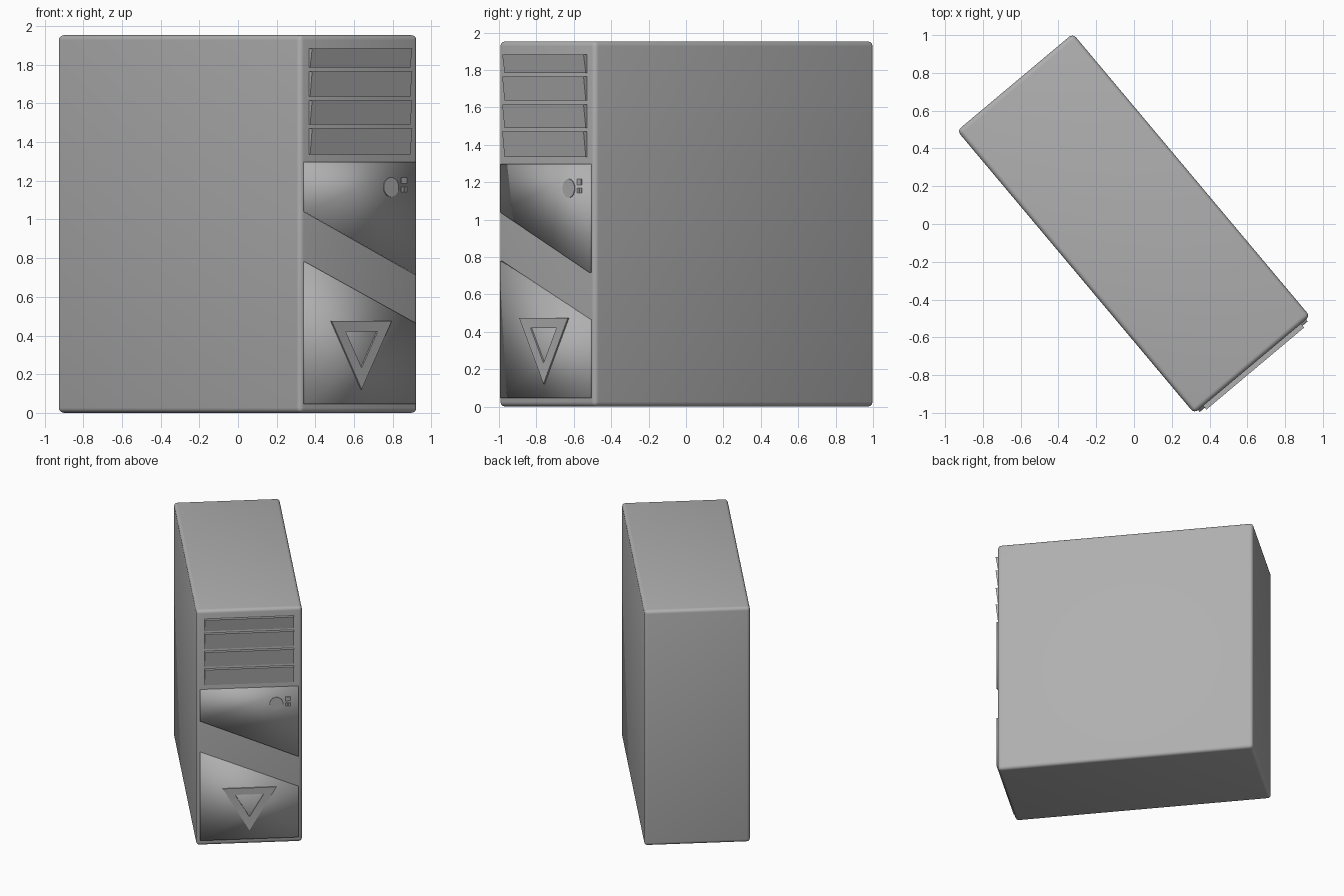
import bpy, bmesh, math
from mathutils import Matrix

if "Cube" in bpy.data.objects:
    bpy.data.objects.remove(bpy.data.objects["Cube"])

TURN = Matrix.Rotation(math.radians(40), 4, 'Z')  # whole tower is turned on the floor
BACK = 0.95                                       # depth where front parts sink into the case

GREY = bpy.data.materials.new("dark_grey")
GREY.diffuse_color = (0.43, 0.43, 0.43, 1)
GREY.use_nodes = True
GREY.node_tree.nodes["Principled BSDF"].inputs["Base Color"].default_value = GREY.diffuse_color


def finish(name, bm, smooth=None):
    bmesh.ops.recalc_face_normals(bm, faces=bm.faces)
    mesh = bpy.data.meshes.new(name)
    bm.transform(TURN)
    bm.to_mesh(mesh)
    bm.free()
    mesh.materials.append(GREY)
    ob = bpy.data.objects.new(name, mesh)
    bpy.context.collection.objects.link(ob)
    if smooth is not None:
        bpy.ops.object.select_all(action='DESELECT')
        ob.select_set(True)
        bpy.context.view_layer.objects.active = ob
        if smooth == 'FULL':
            bpy.ops.object.shade_smooth()
        else:
            bpy.ops.object.shade_smooth_by_angle(angle=math.radians(smooth))
    return ob


def bridge(bm, a, b):
    n = len(a)
    for i in range(n):
        j = (i + 1) % n
        bm.faces.new((a[i], a[j], b[j], b[i]))


def prism(name, outline, front, smooth=None):
    """Outline of (across, height) points pushed out of the front of the case."""
    bm = bmesh.new()
    f = [bm.verts.new((u, -front, z)) for u, z in outline]
    b = [bm.verts.new((u, -BACK, z)) for u, z in outline]
    bm.faces.new(f)
    bm.faces.new(b)
    bridge(bm, f, b)
    return finish(name, bm, smooth)


def rect(u, z, w, h):
    return [(u - w/2, z - h/2), (u + w/2, z - h/2), (u + w/2, z + h/2), (u - w/2, z + h/2)]


# Case with rounded edges
bm = bmesh.new()
bmesh.ops.create_cube(bm, size=1)
for v in bm.verts:
    v.co.x *= 0.80
    v.co.y = 0.98 if v.co.y > 0 else -0.973
    v.co.z = 1.953 if v.co.z > 0 else 0.0
bmesh.ops.bevel(bm, geom=bm.edges[:], offset=0.026, segments=4, profile=0.5, affect='EDGES')
finish("case", bm, 40)

# Slanted front panels, softly shaded
prism("upper_panel", [(-0.373, 1.04), (0.373, 0.716), (0.373, 1.298), (-0.373, 1.298)], 0.986, 'FULL')
prism("lower_panel", [(-0.373, 0.047), (0.373, 0.047), (0.373, 0.464), (-0.373, 0.78)], 0.986, 'FULL')

# Drive bay covers, leaning out at the top
for i, (z0, z1) in enumerate([(1.785, 1.884), (1.636, 1.766), (1.490, 1.616), (1.336, 1.470)]):
    bm = bmesh.new()
    f = [bm.verts.new(p) for p in ((-0.338, -0.983, z0), (0.338, -0.983, z0),
                                   (0.338, -0.999, z1), (-0.338, -0.999, z1))]
    b = [bm.verts.new((u, -BACK, z)) for u, z in rect(0, (z0 + z1)/2, 0.676, z1 - z0)]
    bm.faces.new(f)
    bm.faces.new(b)
    bridge(bm, f, b)
    finish(f"bay_cover_{i + 1}", bm)

# Power button and small indicator lights
circle = [(0.203 + 0.05*math.cos(a), 1.167 + 0.05*math.sin(a))
          for a in (math.tau*k/32 for k in range(32))]
prism("power_button", circle, 0.991, 40)
prism("reset_button", rect(0.291, 1.202, 0.036, 0.032), 0.991)
for i, u in enumerate((0.281, 0.302)):
    prism(f"indicator_light_{i + 1}", rect(u, 1.155, 0.014, 0.026), 0.990)

# Raised triangular frame on the lower panel
bm = bmesh.new()
outer = [(-0.203, 0.475), (0.203, 0.475), (0, 0.122)]
inner = [(-0.108, 0.421), (0.108, 0.421), (0, 0.233)]
rings = [[bm.verts.new((u, -d, z)) for u, z in pts]
         for pts, d in ((outer, BACK), (outer, 0.995), (inner, 0.995), (inner, BACK))]
for k in range(4):
    bridge(bm, rings[k], rings[(k + 1) % 4])
finish("triangle_frame", bm)
